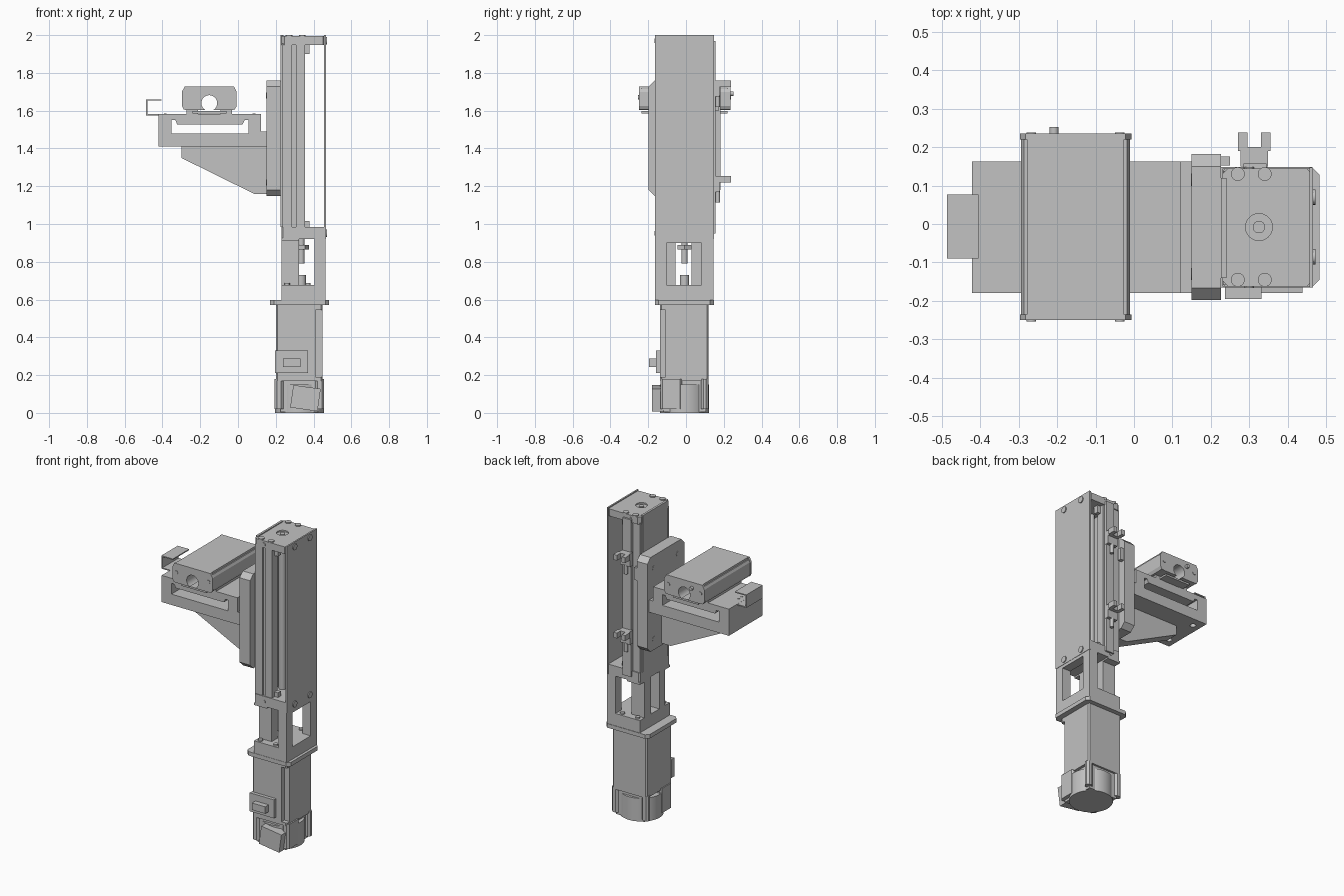
import bpy, bmesh, math
from mathutils import Matrix, Vector

cube = bpy.data.objects.get("Cube")
if cube:
    bpy.data.objects.remove(cube, do_unlink=True)

grey = bpy.data.materials.new("machined grey")
grey.use_nodes = True
grey.diffuse_color = (0.54, 0.54, 0.54, 1)
grey.node_tree.nodes["Principled BSDF"].inputs["Base Color"].default_value = (0.54, 0.54, 0.54, 1)


def finish(name, bm):
    bmesh.ops.recalc_face_normals(bm, faces=bm.faces)
    mesh = bpy.data.meshes.new(name)
    bm.to_mesh(mesh)
    bm.free()
    mesh.materials.append(grey)
    ob = bpy.data.objects.new(name, mesh)
    bpy.context.collection.objects.link(ob)
    return ob


def prism(name, pts, axis, a, b):
    """Extrude a closed 2D outline along an axis from a to b."""
    place = {"x": lambda u, v, w: (w, u, v),
             "y": lambda u, v, w: (u, w, v),
             "z": lambda u, v, w: (u, v, w)}[axis]
    bm = bmesh.new()
    face = bm.faces.new([bm.verts.new(place(u, v, a)) for u, v in pts])
    ext = bmesh.ops.extrude_face_region(bm, geom=[face])
    shift = Vector(place(0, 0, b - a))
    bmesh.ops.translate(bm, vec=shift, verts=[g for g in ext["geom"] if isinstance(g, bmesh.types.BMVert)])
    return finish(name, bm)


def box(name, x, y, z):
    return prism(name, [(x[0], y[0]), (x[1], y[0]), (x[1], y[1]), (x[0], y[1])], "z", *z)


def chamfer_rect(u, v, c):
    (a, b), (d, e) = u, v
    return [(a + c, d), (b - c, d), (b, d + c), (b, e - c),
            (b - c, e), (a + c, e), (a, e - c), (a, d + c)]


def rod(name, centre, r, axis, a, b, n=32):
    pts = [(centre[0] + r * math.cos(2 * math.pi * i / n),
            centre[1] + r * math.sin(2 * math.pi * i / n)) for i in range(n)]
    ob = prism(name, pts, axis, a, b)
    bpy.ops.object.select_all(action="DESELECT")
    ob.select_set(True)
    bpy.context.view_layer.objects.active = ob
    bpy.ops.object.shade_smooth_by_angle()
    return ob


def cut(ob, *cutters):
    for c in cutters:
        mod = ob.modifiers.new("cut", "BOOLEAN")
        mod.operation, mod.object, mod.solver = "DIFFERENCE", c, "EXACT"
        bpy.context.view_layer.objects.active = ob
        bpy.ops.object.modifier_apply(modifier=mod.name)
        bpy.data.objects.remove(c, do_unlink=True)


CX, CY = 0.325, -0.008   # screw and motor axis

# Motor body with one grooved corner
motor = prism("motor_body", chamfer_rect((0.2, 0.447), (-0.138, 0.118), 0.008), "z", 0.17, 0.572)
cut(motor, box("groove", (0.41, 0.47), (-0.16, -0.108), (0.19, 0.545)))
prism("motor_flange", chamfer_rect((0.17, 0.482), (-0.165, 0.148), 0.02), "z", 0.572, 0.598)
box("power_connector_base", (0.196, 0.37), (-0.16, -0.13), (0.21, 0.33))
box("power_connector_plug", (0.237, 0.332), (-0.195, -0.155), (0.243, 0.288))

# Encoder cap with corner lugs and a tilted plug
rod("encoder_cap", (CX, CY), 0.13, "z", 0, 0.15, 40)
box("encoder_core", (0.225, 0.43), (-0.12, 0.105), (0.005, 0.172))
for lx in ((0.194, 0.24), (0.41, 0.456)):
    for ly in ((-0.136, -0.02), (0.08, 0.118)):
        prism("encoder_lug", chamfer_rect(lx, ly, 0.012), "z", 0.02, 0.18)
plug = box("encoder_plug", (-0.073, 0.073), (-0.18, -0.1), (-0.06, 0.06))
plug.matrix_world = Matrix.Translation((0.357, 0, 0.078)) @ Matrix.Rotation(math.radians(8), 4, "Y")

# Coupling housing: base block, two inset inner posts, windowed outer wall
housing = box("coupling_housing", (0.23, 0.464), (-0.163, 0.145), (0.598, 0.925))
cut(housing, box("cross_opening", (0.322, 0.405), (-0.3, 0.3), (0.678, 0.93)),
    box("outer_window", (0.39, 0.6), (-0.103, 0.083), (0.678, 0.9)),
    box("inner_slot", (0.1, 0.34), (-0.055, 0.03), (0.678, 0.92)),
    *[box("post_inset", (0.1, 0.34), y, (0.678, 0.91)) for y in ((-0.3, -0.115), (0.098, 0.3))])
for bx in (0.26, 0.37):
    for by in (-0.14, 0.122):
        rod("base_bolt", (bx, by), 0.014, "z", 0.67, 0.688, 16)
rod("coupling_hub", (CX + 0.01, CY), 0.025, "z", 0.67, 0.73)
rod("screw_shaft", (CX + 0.01, CY), 0.017, "z", 0.79, 0.94)
rod("shaft_nut", (CX + 0.01, CY), 0.042, "z", 0.865, 0.89, 6)

# Linear actuator: base extrusion, end blocks, cover plate
rail = box("actuator_body", (0.232, 0.354), (-0.158, 0.138), (0.98, 1.955))
cut(rail, *[box("side_groove", (0.287, 0.306), gy, (0.9, 2.1))
            for gy in ((-0.2, -0.15), (0.13, 0.2))],
    box("screw_channel", (0.29, 0.4), (-0.1, 0.085), (0.9, 2.1)))
rod("ball_screw", (CX, CY), 0.022, "z", 0.95, 1.97)
prism("lower_end_block", chamfer_rect((0.23, 0.464), (-0.163, 0.145), 0.008), "z", 0.92, 0.985)
top = prism("upper_end_block", chamfer_rect((0.23, 0.464), (-0.163, 0.145), 0.015), "z", 1.948, 1.994)
cut(top, rod("bore", (CX, CY), 0.035, "z", 1.985, 2.1))
rod("bore_cap", (CX, CY), 0.016, "z", 1.98, 1.99)
box("cover_plate", (0.456, 0.466), (-0.165, 0.147), (0.92, 2.0))
box("inner_top_strip", (0.226, 0.24), (-0.14, 0.12), (0.985, 2.0))
for bz in (0.95, 1.97):
    for by in (-0.085, 0.07):
        rod("cover_bolt", (by, bz), 0.02, "x", 0.46, 0.472, 20)
    for ya, yb in ((-0.166, -0.15), (0.13, 0.148)):
        rod("side_bolt", (0.3, bz), 0.012, "y", ya, yb, 16)
for bx in (0.27, 0.34):
    for by in (-0.145, 0.13):
        rod("top_bolt", (bx, by), 0.018, "z", 1.985, 2.0, 20)
for z in ((0.98, 1.015), (1.9, 1.95)):
    for y in ((-0.13, -0.1), (0.085, 0.115)):
        box("end_bumper", (0.33, 0.378), y, z)

# Position sensors on a rear strip
box("sensor_strip", (0.285, 0.345), (0.13, 0.157), (0.95, 1.97))
for zt in (1.255, 1.76):
    fork = box("sensor_fork", (0.27, 0.355), (0.19, 0.238), (zt - 0.035, zt))
    cut(fork, box("gap", (0.295, 0.33), (0.2, 0.3), (zt - 0.1, zt + 0.1)))
    box("sensor_neck", (0.277, 0.348), (0.15, 0.2), (zt - 0.035, zt))
    box("sensor_body", (0.277, 0.348), (0.15, 0.178), (zt - 0.085, zt))
    rod("sensor_cable", (0.312, 0.168), 0.012, "z", zt - 0.14, zt - 0.08, 16)

# Carriage plate
prism("carriage_plate", chamfer_rect((-0.198, 0.182), (1.148, 1.76), 0.032), "x", 0.15, 0.226)
box("sensor_tab", (0.22, 0.25), (0.152, 0.176), (1.6, 1.68))
for by in (-0.13, 0.115):
    for bz in (1.22, 1.68):
        rod("carriage_bolt", (by, bz), 0.016, "x", 0.148, 0.155, 16)

# Cantilever bracket: central web under a slotted table
AY = (-0.18, 0.163)
prism("bracket_web", [(-0.3, 1.415), (-0.3, 1.35), (0.085, 1.16), (0.155, 1.16), (0.155, 1.415)],
      "y", -0.05, 0.035)
table = prism("slotted_table", [(-0.422, 1.41), (0.155, 1.41), (0.155, 1.49), (0.122, 1.49), (0.122, 1.583),
                                (-0.422, 1.583)], "y", *AY)
cut(table, prism("slot", [(-0.352, 1.48), (0.055, 1.48), (0.055, 1.55), (0.035, 1.55), (0.025, 1.528),
                          (-0.322, 1.528), (-0.332, 1.55), (-0.352, 1.55)], "y", -0.4, 0.4),
    *[rod("mount_hole", (-0.37, y), 0.018, "z", 1.3, 1.45, 20) for y in (-0.12, 0.1)])
for bx in (-0.385, 0.085):
    for by in (-0.022, 0.01):
        rod("table_pin", (bx, by), 0.007, "z", 1.58, 1.586, 12)

# Bent sheet stop at the table end
t = 0.007
prism("bent_stop", [(-0.405, 1.66), (-0.487, 1.66), (-0.487, 1.575), (-0.42, 1.575), (-0.42, 1.575 + t),
                    (-0.487 + t, 1.575 + t), (-0.487 + t, 1.66 - t), (-0.405, 1.66 - t)], "y", -0.09, 0.077)

# Cross slide: extruded body, end caps, through bore
UX = -0.152


def slide_outline(s=1.0):
    half = [(0.13, 1.728), (0.145, 1.7), (0.145, 1.625), (0.135, 1.606), (0.115, 1.603)]
    half = [(x * s, z) for x, z in half]
    return [(UX + x, z) for x, z in half] + [(UX - x, z) for x, z in reversed(half)]


body = prism("slide_body", slide_outline(0.98), "y", -0.238, 0.222)
caps = [prism("slide_end_cap", slide_outline(), "y", a, b) for a, b in ((-0.25, -0.235), (0.22, 0.235))]
for ob, ends in ((body, (-0.5, 0.5)), (caps[0], (-0.5, 0)), (caps[1], (0, 0.5))):
    cut(ob, rod("bore", (UX, 1.64), 0.042, "y", *ends))
cut(body, *[box("top_groove", (UX + s * 0.13 - 0.004, UX + s * 0.13 + 0.004), (-0.5, 0.5), (1.715, 1.8))
            for s in (-1, 1)])
for s in (-1, 1):
    box("slide_foot", (UX + s * 0.09 - 0.03, UX + s * 0.09 + 0.03), (-0.18, 0.163), (1.58, 1.61))
    for y0, y1 in ((-0.253, -0.245), (0.23, 0.238)):
        rod("cap_screw", (UX + s * 0.115, 1.67), 0.012, "y", y0, y1, 16)
box("slide_base", (UX - 0.09, UX + 0.09), (-0.235, 0.22), (1.585, 1.597))
rod("air_fitting", (-0.208, 1.69), 0.012, "y", 0.23, 0.252, 16)
